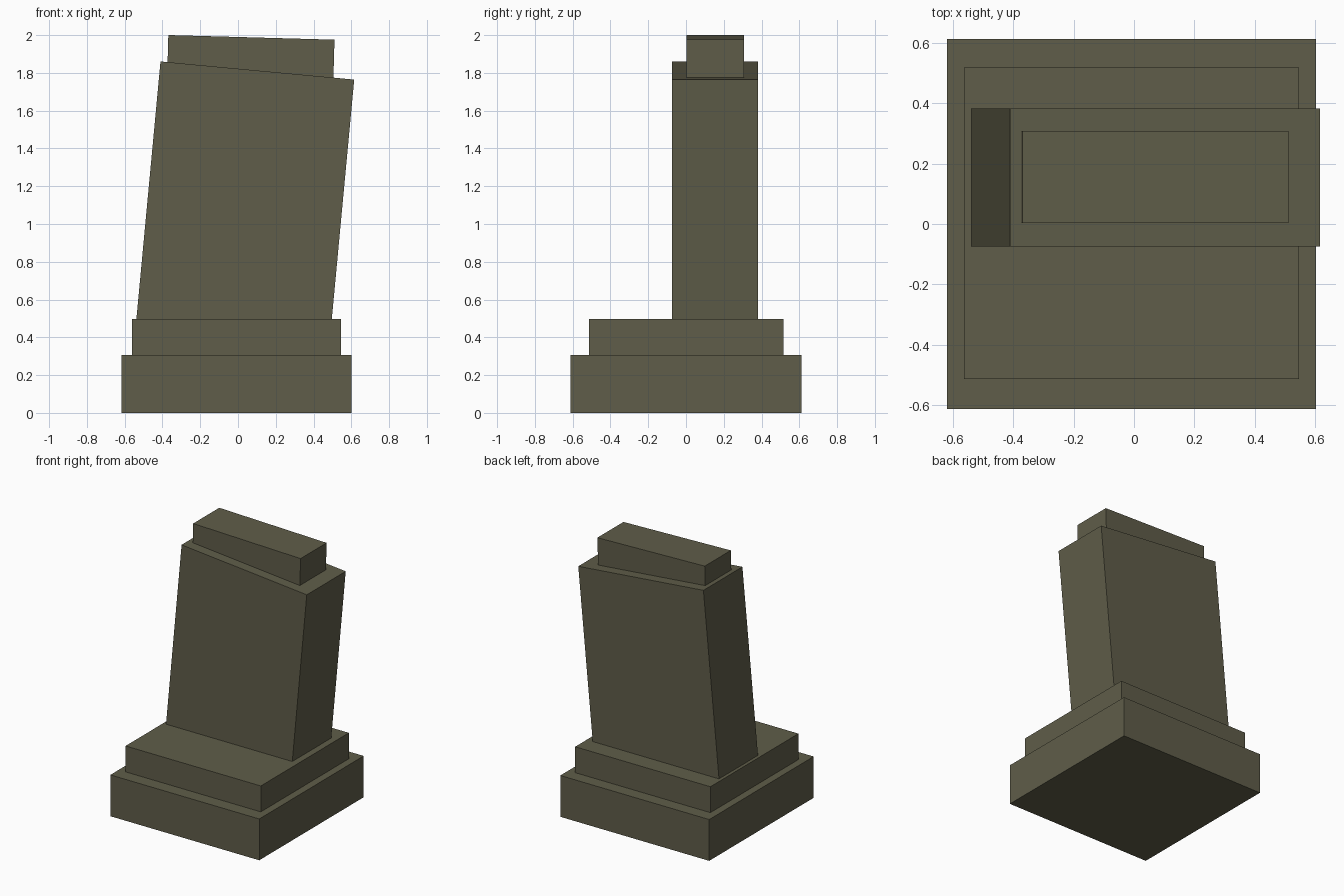
import bpy
from math import radians
from mathutils import Matrix, Vector

cube = bpy.data.objects.get("Cube")
if cube:
    bpy.data.objects.remove(cube, do_unlink=True)

# Weathered olive stone shared by every block
stone = bpy.data.materials.new("olive stone")
stone.use_nodes = True
colour = (0.115, 0.11, 0.067, 1)
stone.diffuse_color = colour
stone.node_tree.nodes["Principled BSDF"].inputs["Base Color"].default_value = colour


def block(name, top_centre, size, lean=0.0):
    """Box hung from the centre of its top face, leaning toward +x."""
    bpy.ops.mesh.primitive_cube_add(size=1)
    obj = bpy.context.object
    obj.name = name
    shape = Matrix.Translation((0, 0, -size[2] / 2)) @ Matrix.Diagonal((*size, 1))
    obj.data.transform(shape)
    obj.location = Vector(top_centre)
    obj.rotation_euler.y = radians(lean)
    obj.data.materials.append(stone)
    return obj


# Stepped base
block("base_plinth", (-0.008, 0, 0.306), (1.22, 1.222, 0.306))
block("upper_step", (-0.008, 0.002, 0.498), (1.108, 1.03, 0.192))

# Leaning slab, its foot sunk into the step
block("leaning_slab", (0.1025, 0.154, 1.8125), (1.03, 0.456, 1.45), lean=5.35)

# Cap, settled into the slab at a gentler tilt
block("cap_stone", (0.071, 0.155, 1.988), (0.88, 0.305, 0.23), lean=1.6)
